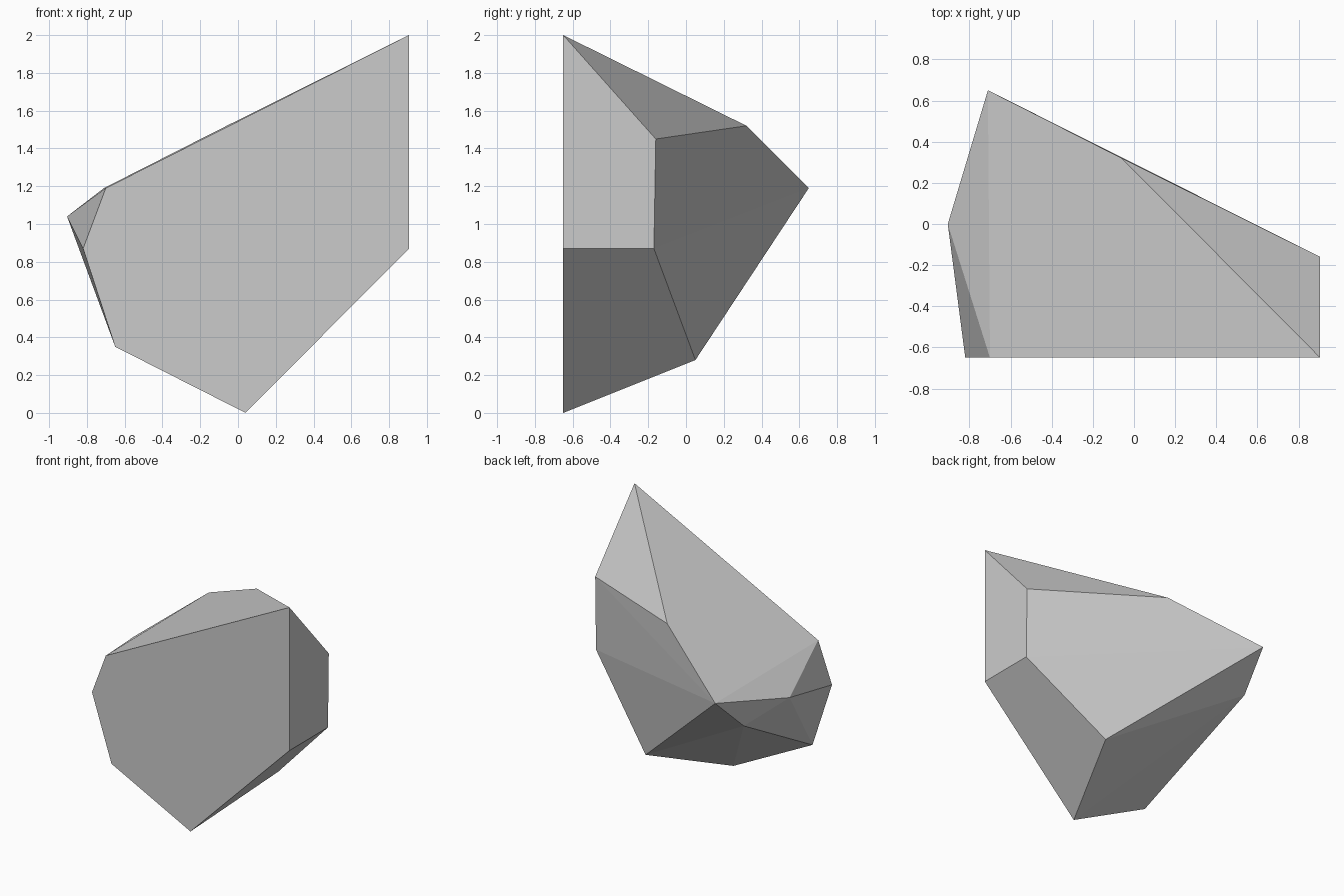
import bpy
import bmesh
import math

if "Cube" in bpy.data.objects:
    bpy.data.objects.remove(bpy.data.objects["Cube"], do_unlink=True)

# Stone grey material
grey = bpy.data.materials.new("stone grey")
grey.use_nodes = True
colour = (0.6, 0.6, 0.6, 1)
grey.diffuse_color = colour
bsdf = grey.node_tree.nodes["Principled BSDF"]
bsdf.inputs["Base Color"].default_value = colour
bsdf.inputs["Roughness"].default_value = 0.9

# Flat front facet: outline in x and z
front_y = -0.65
front_outline = [(0.905, 2), (0.905, 0.87), (0.04, 0), (-0.65, 0.35), (-0.82, 0.87), (-0.7, 1.19)]
corners = [(x, front_y, z) for x, z in front_outline]

# Flat side facet: its two rear corners
corners += [(0.905, -0.17, 0.87), (0.905, -0.16, 1.45)]

# Rear corners: top ridge, far peak, outer point, rear hollow, underside
corners += [
    (-0.06, 0.32, 1.52),
    (-0.71, 0.65, 1.19),
    (-0.905, 0, 1.04),
    (-0.764, 0.37, 0.92),
    (0.318, 0.05, 0.28),
]

# Wrap the corners into a faceted rock and merge flat facets
bm = bmesh.new()
for corner in corners:
    bm.verts.new(corner)
bmesh.ops.convex_hull(bm, input=bm.verts[:])
bmesh.ops.dissolve_limit(bm, angle_limit=math.radians(0.5), verts=bm.verts[:], edges=bm.edges[:])
bmesh.ops.recalc_face_normals(bm, faces=bm.faces[:])
mesh = bpy.data.meshes.new("rock")
bm.to_mesh(mesh)
bm.free()
mesh.materials.append(grey)

rock = bpy.data.objects.new("rock", mesh)
bpy.context.collection.objects.link(rock)
